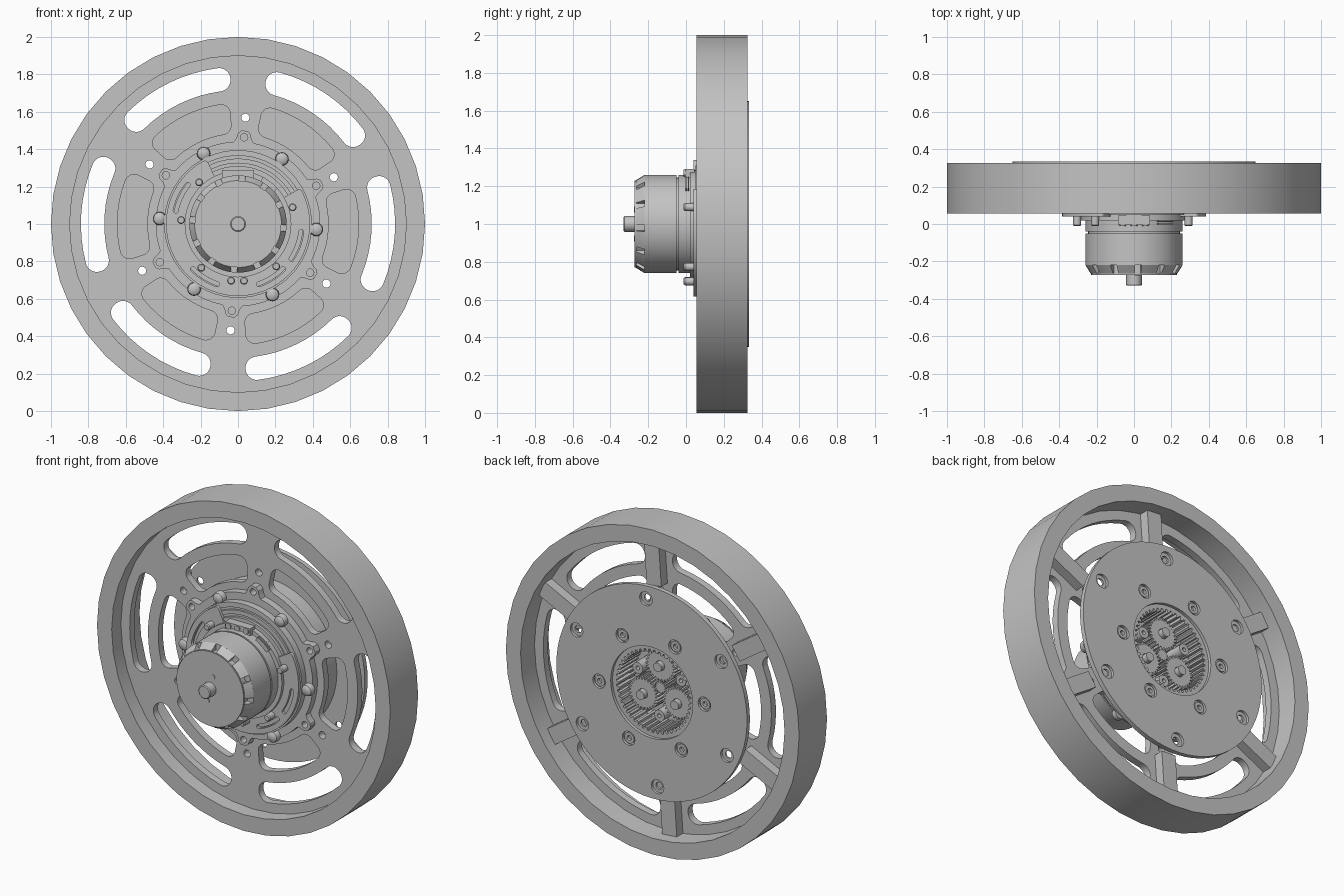
import bpy, bmesh
from math import sin, cos, radians, pi

cube = bpy.data.objects.get("Cube")
if cube:
    bpy.data.objects.remove(cube)

metal = bpy.data.materials.new("satin_grey")
GREY = (0.55, 0.55, 0.55, 1)
metal.use_nodes = True
metal.diffuse_color = GREY
metal.node_tree.nodes["Principled BSDF"].inputs["Base Color"].default_value = GREY

HOLES = [26 + 60 * k for k in range(6)]   # spoke directions
GAPS = [-4 + 60 * k for k in range(6)]    # directions between spokes


def polar(r, a, c=(0, 0)):
    return (c[0] + r * cos(radians(a)), c[1] + r * sin(radians(a)))


def finish(name, bm):
    bmesh.ops.remove_doubles(bm, verts=bm.verts, dist=1e-5)
    bmesh.ops.recalc_face_normals(bm, faces=bm.faces)
    mesh = bpy.data.meshes.new(name)
    bm.to_mesh(mesh)
    bm.free()
    mesh.materials.clear()
    mesh.materials.append(metal)
    mesh.shade_smooth()
    mesh.set_sharp_from_angle(angle=radians(30))
    obj = bpy.data.objects.new(name, mesh)
    bpy.context.collection.objects.link(obj)
    return obj


def lathe(name, profile, n=48, at=(0, 0), a0=0, a1=360):
    """Revolve a closed (radius, y) profile about an axis along y."""
    bm = bmesh.new()
    full = a1 - a0 == 360
    rings = []
    for i in range(n if full else n + 1):
        a = a0 + (a1 - a0) * i / n
        ring = []
        for r, y in profile:
            x, z = polar(r, a, at)
            ring.append(bm.verts.new((x, y, 1 + z)))
        rings.append(ring)
    m = len(profile)
    for i in range(n):
        p, q = rings[i], rings[(i + 1) % len(rings)]
        for j in range(m):
            k = (j + 1) % m
            if profile[j][0] + profile[k][0] > 0:
                bm.faces.new((p[j], p[k], q[k], q[j]))
    if not full:
        bm.faces.new(rings[0])
        bm.faces.new(rings[-1])
    bmesh.ops.dissolve_degenerate(bm, dist=1e-6, edges=bm.edges)
    return finish(name, bm)


def tube(name, r0, r1, y0, y1, **kw):
    return lathe(name, [(r0, y0), (r1, y0), (r1, y1), (r0, y1)], **kw)


def plate(name, loops, y0, y1):
    """Flat plate from 2D outlines; inner outlines become holes."""
    cu = bpy.data.curves.new(name, "CURVE")
    cu.dimensions, cu.fill_mode = "2D", "BOTH"
    cu.extrude = (y1 - y0) / 2
    for loop in loops:
        s = cu.splines.new("POLY")
        s.points.add(len(loop) - 1)
        for p, (x, z) in zip(s.points, loop):
            p.co = (x, z, 0, 1)
        s.use_cyclic_u = True
    tmp = bpy.data.objects.new(name + "_outline", cu)
    bpy.context.collection.objects.link(tmp)
    bpy.context.view_layer.update()
    mesh = bpy.data.meshes.new_from_object(tmp.evaluated_get(bpy.context.evaluated_depsgraph_get()))
    bpy.data.objects.remove(tmp)
    bm = bmesh.new()
    bm.from_mesh(mesh)
    bpy.data.meshes.remove(mesh)
    for v in bm.verts:
        x, z, d = v.co
        v.co = (x, (y0 + y1) / 2 - d, 1 + z)
    return finish(name, bm)


def circle(r, at=(0, 0), n=48):
    return [polar(r, 360 * i / n, at) for i in range(n)]


def sector(r0, r1, mid, half, c):
    """Ring sector with rounded corners of radius c."""
    d1, d0 = (c / (r - s * c) * 180 / pi for r, s in ((r1, 1), (r0, -1)))
    n = max(8, int(half / 3))
    b, e = mid - half, mid + half
    pts = [polar(r1, b + d1 + (e - b - 2 * d1) * i / n) for i in range(n)]
    for rc, th, turn in ((r1 - c, e - d1, 0), (r0 + c, e - d0, 90)):
        pts += [polar(c, th + turn + 15 * i, polar(rc, th)) for i in range(7)]
    pts += [polar(r0, e - d0 - (e - b - 2 * d0) * i / n) for i in range(1, n)]
    for rc, th, turn in ((r0 + c, b + d0, 180), (r1 - c, b + d1, 270)):
        pts += [polar(c, th + turn + 15 * i, polar(rc, th)) for i in range(6)]
    return pts


def teeth(n, low, high, at=(0, 0)):
    step = 360 / n
    return [polar(r, (i + f) * step, at) for i in range(n)
            for f, r in ((0, low), (.3, low), (.45, high), (.85, high))]


def box(name, x0, x1, y0, y1, z0, z1):
    return plate(name, [[(x0, z0 - 1), (x1, z0 - 1), (x1, z1 - 1), (x0, z1 - 1)]], y0, y1)


# Rim and slotted web
tube("rim", .9, 1, .055, .326, n=40)
web = [circle(.91, n=60), circle(.25)]
web += [sector(.715, .84, a, 23, .06) for a in GAPS]
web += [sector(.485, .645, a, 22, .05) for a in GAPS]
web += [circle(.022, polar(.57, a), 16) for a in HOLES]
plate("slotted_web", web, .145, .19)

# Spoke ribs behind the web
for a in HOLES:
    corners = []
    for r, s in ((.62, -1), (.91, -1), (.91, 1), (.62, 1)):
        corners.append(polar(.05 * s, a + 90, polar(r, a)))
    plate("spoke_rib", [corners], .19, .25)

# Hub drum and back plate with counterbored holes
tube("hub_drum", .285, .46, .19, .306, n=60)
screw_spots = [polar(.36, a) for a in GAPS]
bolt_spots = [polar(.57, a) for a in HOLES]
for name, r, y0, y1 in (("back_plate", .022, .306, .318), ("back_plate_face", .043, .318, .334)):
    plate(name, [circle(.65, n=72), circle(.28)]
          + [circle(r, p, 20) for p in screw_spots + bolt_spots], y0, y1)
for p in screw_spots:
    tube("back_screw_head", .015, .033, .31, .328, n=20, at=p)

# Planetary gears inside the hub
plate("ring_gear", [circle(.285), teeth(48, .255, .238)], .14, .315)
tube("gear_carrier", 0, .286, .11, .145)
plate("sun_gear", [teeth(12, .03, .038)], .14, .25)
for a in (90, 210, 330):
    p = polar(.135, a)
    plate("planet_gear", [teeth(26, .085, .101, p), circle(.03, p, 20)], .16, .25)
    tube("planet_pin", 0, .028, .14, .28, n=20, at=p)
    tube("carrier_post", .012, .035, .14, .26, n=20, at=polar(.17, a + 60))

# Mounting flange with six ears
flange = []
for a in HOLES:
    flange += [polar(r, a + d) for d, r in
               ((-7, .44), (-5, .46), (-4, .485), (-2, .5), (2, .5), (4, .485), (5, .46), (7, .44))]
    flange += [polar(.44, a + d) for d in range(12, 53, 5)]
plate("mounting_flange", [flange, circle(.25)]
      + [circle(.02, polar(.465, a), 16) for a in HOLES], .1, .146)
for a in GAPS:
    lathe("button_screw", [(0, .056), (.02, .058), (.032, .066), (.036, .077), (.036, .102), (0, .102)],
          n=24, at=polar(.42, a))

# Stepped motor base and slotted mount plate
lathe("motor_base", [(.2, .02), (.285, .02), (.285, .05), (.31, .05), (.31, .066), (.325, .066),
                     (.325, .056), (.35, .056), (.35, .068), (.365, .068), (.365, .058),
                     (.395, .058), (.395, .112), (.2, .112)], n=60)
plate("mount_plate", [sector(.25, .385, 253, 137, .02)]
      + [sector(.328, .354, a, 15, .012) for a in (155, 238, 302, 340)], .04, .06)
for a in (17, -48, -84, -97, -130, 133, 176):
    lathe("mount_screw", [(0, -.012), (.016, -.012), (.021, -.006), (.021, .045), (0, .045)],
          n=16, at=polar(.305, a))

# Cable connector and side vent on the motor
box("connector", -.085, .085, -.005, .045, 1.22, 1.29)
for x in (-.06, 0, .06):
    tube("connector_pin", 0, .018, -.012, .03, n=16, at=(x, .27))
for i in range(4):
    y = -.002 + .013 * i
    tube("vent_fin", .24, .285, y, y + .006, n=6, a0=42, a1=62)

# Motor body, bell and shaft
tube("stator_housing", 0, .26, -.04, .06, n=60)
tube("bell_gap", 0, .245, -.06, -.03)
tube("bell", 0, .26, -.22, -.05, n=60)
tube("bell_core", 0, .222, -.265, -.215, n=60)
for k in range(12):
    lathe("bell_cap_segment", [(.2, -.265), (.232, -.265), (.26, -.22), (.2, -.22)],
          n=4, a0=30 * k - 1, a1=30 * k + 21)
tube("bell_face", 0, .229, -.272, -.262, n=60)
lathe("shaft", [(0, -.33), (.036, -.33), (.042, -.325), (.042, -.26), (0, -.26)], n=24)
for a in (76, 256):
    tube("face_pin", 0, .016, -.276, -.26, n=16, at=polar(.08, a))
